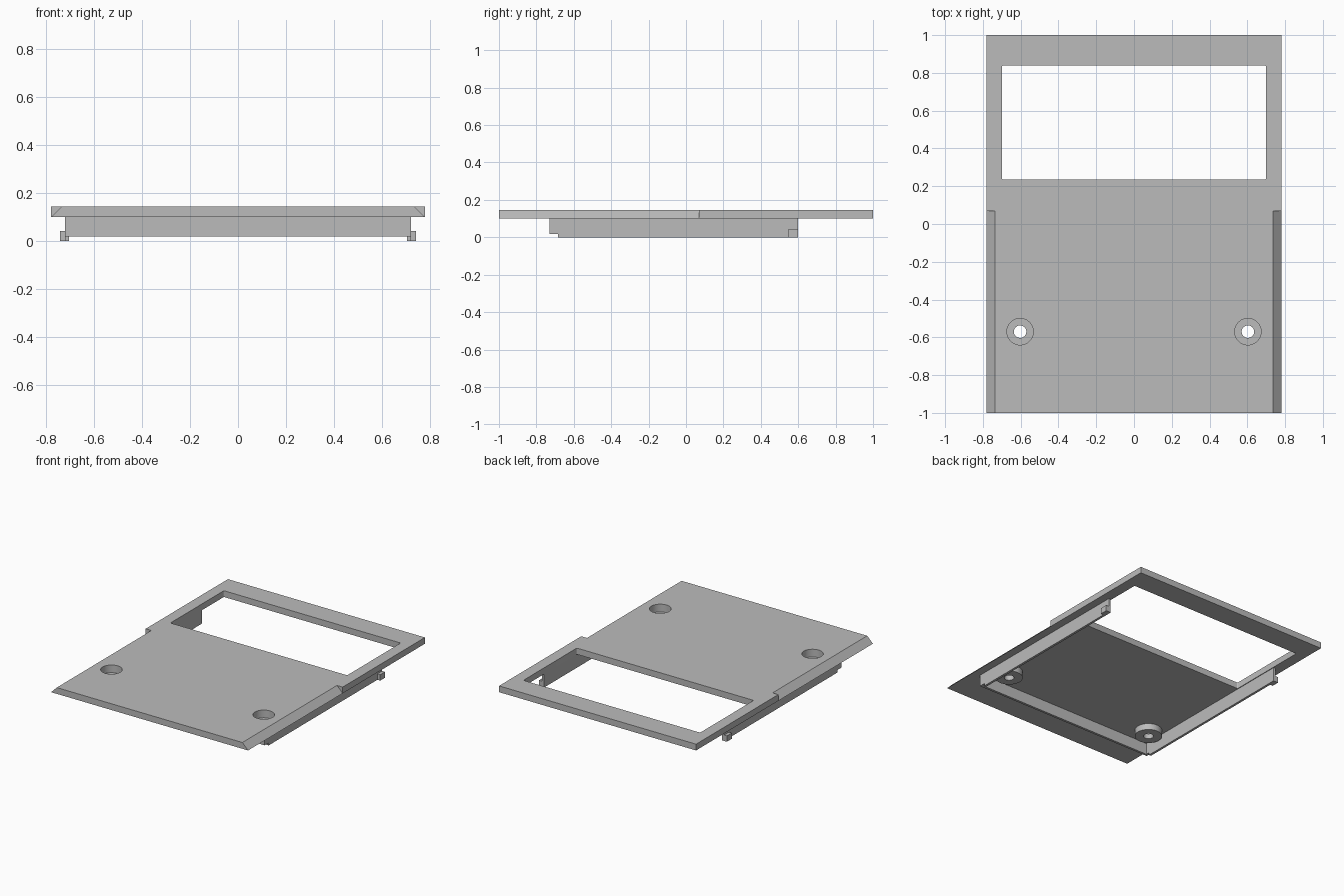
import bpy
import bmesh
from math import radians
from mathutils import Matrix, Vector

if "Cube" in bpy.data.objects:
    bpy.data.objects.remove(bpy.data.objects["Cube"], do_unlink=True)

# Plain grey plastic
grey = bpy.data.materials.new("plain_grey")
grey.use_nodes = True
colour = (0.5, 0.5, 0.5, 1)
grey.diffuse_color = colour
grey.node_tree.nodes["Principled BSDF"].inputs["Base Color"].default_value = colour


def finish(name, bm):
    bmesh.ops.recalc_face_normals(bm, faces=bm.faces)
    mesh = bpy.data.meshes.new(name)
    bm.to_mesh(mesh)
    bm.free()
    mesh.materials.append(grey)
    obj = bpy.data.objects.new(name, mesh)
    bpy.context.collection.objects.link(obj)
    return obj


def box(name, lo, hi, corner=0):
    lo, hi = Vector(lo), Vector(hi)
    bm = bmesh.new()
    bmesh.ops.create_cube(bm, size=1, matrix=Matrix.Translation((lo + hi) / 2)
                          @ Matrix.Diagonal((*(hi - lo), 1)))
    if corner:
        upright = [e for e in bm.edges if abs(e.verts[0].co.z - e.verts[1].co.z) > 0.01]
        bmesh.ops.bevel(bm, geom=upright, offset=corner, segments=4,
                        profile=0.5, affect='EDGES')
    return finish(name, bm)


def prism(name, points, depth):
    bm = bmesh.new()
    face = bm.faces.new([bm.verts.new(p) for p in points])
    new = bmesh.ops.extrude_face_region(bm, geom=[face])["geom"]
    bmesh.ops.translate(bm, vec=depth,
                        verts=[v for v in new if isinstance(v, bmesh.types.BMVert)])
    return finish(name, bm)


def cylinder(name, x, y, radius, bottom, top):
    bm = bmesh.new()
    bmesh.ops.create_cone(bm, cap_ends=True, segments=48, radius1=radius, radius2=radius,
                          depth=top - bottom,
                          matrix=Matrix.Translation((x, y, (bottom + top) / 2)))
    return finish(name, bm)


def combine(target, other, operation):
    bpy.context.view_layer.objects.active = target
    mod = target.modifiers.new(operation.lower(), 'BOOLEAN')
    mod.operation, mod.solver, mod.object = operation, 'EXACT', other
    bpy.ops.object.modifier_apply(modifier=mod.name)
    bpy.data.objects.remove(other, do_unlink=True)


# Cover plate with a rectangular window
LOW, TOP = 0.1, 0.145
plate = box("cover_plate", (-0.78, -1, LOW), (0.78, 1, TOP))
combine(plate, box("window_cutter", (-0.7, 0.235, 0), (0.7, 0.84, 0.3), 0.008), 'DIFFERENCE')

for side, label in ((1, "left"), (-1, "right")):
    # Sloped long edge, ending in a step
    slope = [(side * 0.78, -1.1, LOW), (side * 0.735, -1.1, TOP),
             (side * 0.735, -1.1, 0.2), (side * 0.85, -1.1, 0.2), (side * 0.85, -1.1, LOW)]
    combine(plate, prism("slope_cutter", slope, (0, 1.17, 0)), 'DIFFERENCE')

    # Screw boss, counterbore and through hole
    x, y = side * 0.603, -0.57
    combine(plate, cylinder("boss", x, y, 0.09, 0.055, 0.12), 'UNION')
    combine(plate, cylinder("counterbore", x, y, 0.07, 0.09, 0.2), 'DIFFERENCE')
    combine(plate, cylinder("screw_hole", x, y, 0.033, 0, 0.2), 'DIFFERENCE')

    # Side wall with a notched front lower corner
    wall = [(side * 0.705, -0.73, LOW), (side * 0.705, -0.73, 0.018),
            (side * 0.705, -0.685, 0.018), (side * 0.705, -0.685, 0),
            (side * 0.705, 0.6, 0), (side * 0.705, 0.6, LOW)]
    prism(label + "_side_wall", wall, (side * 0.017, 0, 0))

    # Outward catch at the back end of the wall
    inner, outer = sorted((side * 0.722, side * 0.744))
    box(label + "_catch", (inner, 0.545, 0), (outer, 0.6, 0.042))

# Front cross wall
box("front_wall", (-0.705, -0.73, 0.018), (0.705, -0.713, LOW))

plate.select_set(True)
bpy.context.view_layer.objects.active = plate
bpy.ops.object.shade_smooth_by_angle(angle=radians(30))
